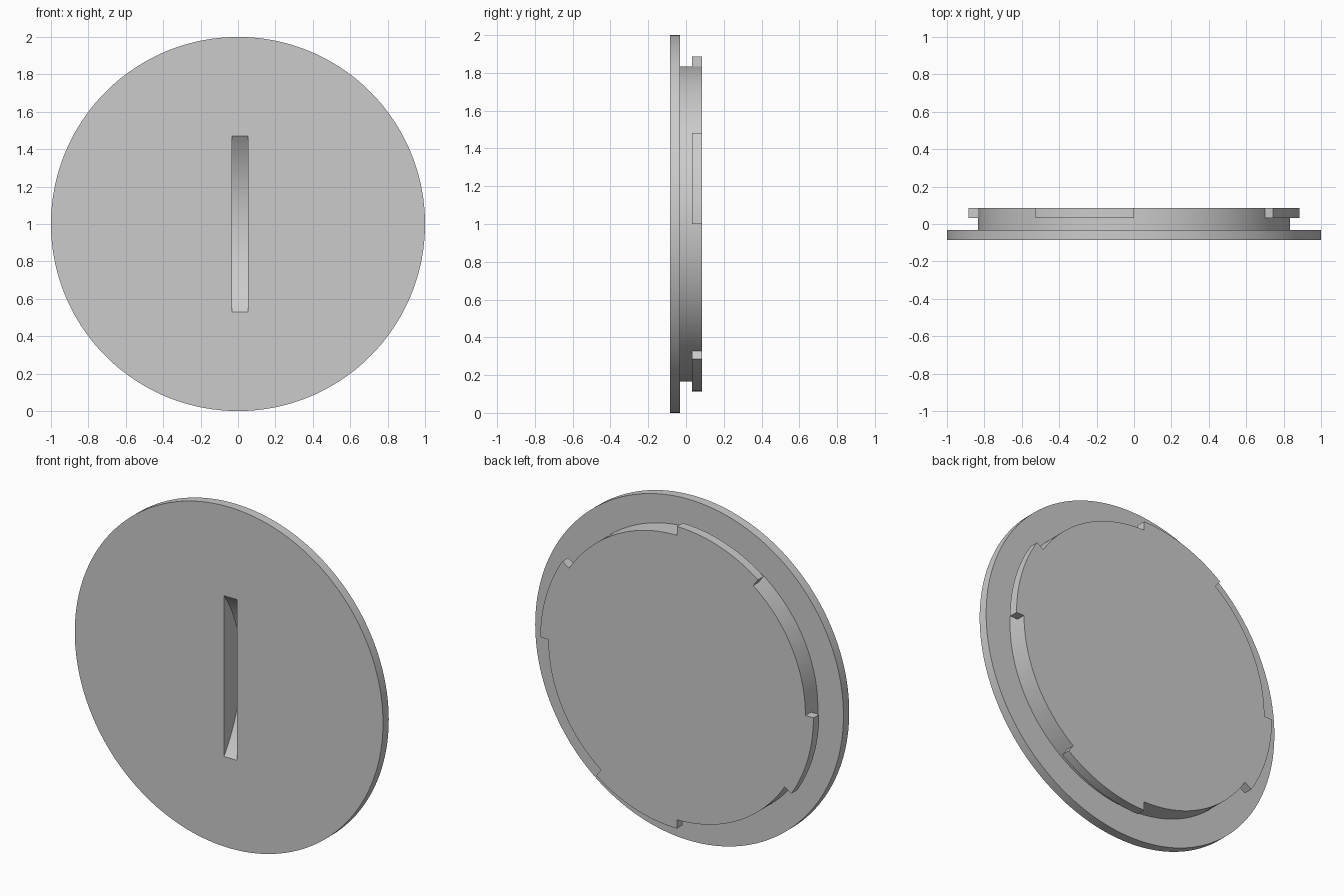
import bpy, bmesh
from math import radians, cos, sin, pi

if "Cube" in bpy.data.objects:
    bpy.data.objects.remove(bpy.data.objects["Cube"], do_unlink=True)

grey = bpy.data.materials.new("plain_grey")
grey.use_nodes = True
grey.diffuse_color = (0.6, 0.6, 0.6, 1)
grey.node_tree.nodes["Principled BSDF"].inputs["Base Color"].default_value = (0.6, 0.6, 0.6, 1)

HALF, STEP = 0.0845, 0.031          # half thickness, layer boundary
FLANGE, HUB, TAB = 1.0, 0.834, 0.886
TABS = [(0, 33), (90, 126.4), (180, 213), (270, 306.2)]   # bayonet tabs, degrees


def in_tab(angle):
    return any(a < angle % 360 < b for a, b in TABS)


# Outline samples: (angle, is tab), doubled where a tab starts or ends
samples = []
for a in sorted(set(range(0, 360, 2)) | {e for tab in TABS for e in tab}):
    before, after = in_tab(a - 0.01), in_tab(a + 0.01)
    samples.append((a, before))
    if after != before:
        samples.append((a, after))

# Cap body: flange, hub and tabbed rim as a stack of bridged rings
bm = bmesh.new()


def ring(y, radius, tab_radius):
    verts = []
    for a, tab in samples:
        r = tab_radius if tab else radius
        verts.append(bm.verts.new((r * cos(radians(a)), y, 1 + r * sin(radians(a)))))
    return verts


rings = [ring(-HALF, FLANGE, FLANGE), ring(-STEP, FLANGE, FLANGE),
         ring(-STEP, HUB, HUB), ring(STEP, HUB, HUB),
         ring(STEP, HUB, TAB), ring(HALF, HUB, TAB)]
n = len(samples)
for lower, upper in zip(rings, rings[1:]):
    for i in range(n):
        j = (i + 1) % n
        bm.faces.new((lower[i], lower[j], upper[j], upper[i]))
bm.faces.new(rings[0])
bm.faces.new(rings[-1])
bmesh.ops.remove_doubles(bm, verts=bm.verts[:], dist=1e-5)
bmesh.ops.recalc_face_normals(bm, faces=bm.faces[:])
mesh = bpy.data.meshes.new("cap_body")
bm.to_mesh(mesh)
bm.free()
mesh.materials.append(grey)
body = bpy.data.objects.new("cap_body", mesh)
bpy.context.collection.objects.link(body)

# Coin slot: cut by a thin wheel, leaving a curved floor
bpy.ops.mesh.primitive_cylinder_add(vertices=200, radius=0.787, depth=0.086,
                                    location=(0.011, -HALF - 0.63, 1.0),
                                    rotation=(0, pi / 2, 0))
cutter = bpy.context.object
cutter.name = "slot_cutter"
cutter.hide_render = True
cutter.data.materials.append(grey)

bpy.ops.object.select_all(action="DESELECT")
body.select_set(True)
bpy.context.view_layer.objects.active = body
cut = body.modifiers.new("slot", "BOOLEAN")
cut.operation = "DIFFERENCE"
cut.solver = "EXACT"
cut.object = cutter
bpy.ops.object.modifier_apply(modifier=cut.name)
bpy.data.objects.remove(cutter, do_unlink=True)
bpy.ops.object.shade_smooth_by_angle(angle=radians(20))
